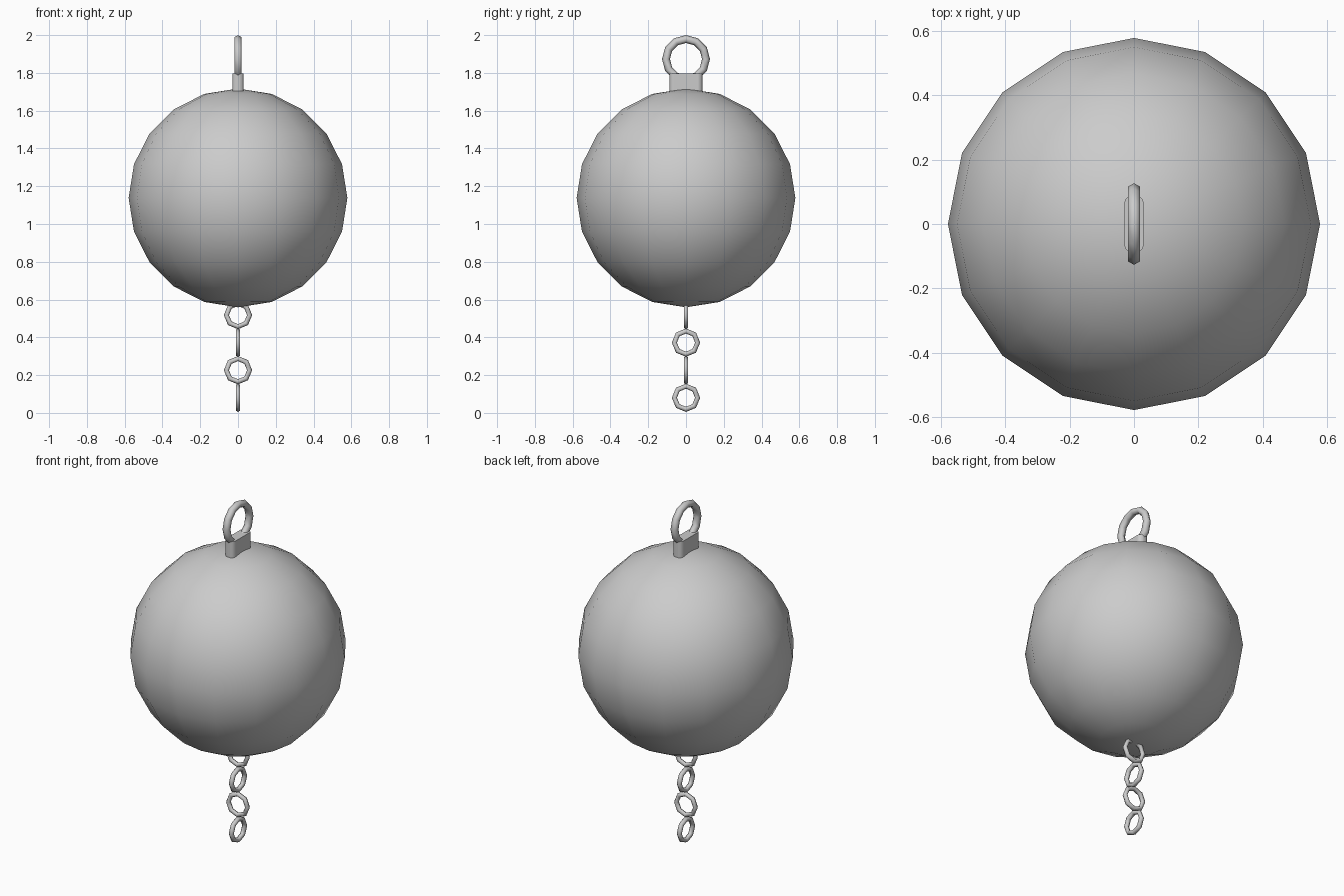
import bpy
from math import pi, radians

if "Cube" in bpy.data.objects:
    bpy.data.objects.remove(bpy.data.objects["Cube"])


def smooth(name, angle=40):
    ob = bpy.context.object
    ob.name = name
    bpy.ops.object.shade_smooth_by_angle(angle=radians(angle))
    return ob


def ring(name, z, outer, tube, sides, tube_sides, rot):
    bpy.ops.mesh.primitive_torus_add(
        location=(0, 0, z), rotation=rot, major_segments=sides,
        minor_segments=tube_sides, major_radius=outer - tube, minor_radius=tube)
    return smooth(name, 65)


FACING_SIDE = (0, pi / 2, 0)
FACING_FRONT = (pi / 2, 0, 0)

# Ball body
bpy.ops.mesh.primitive_uv_sphere_add(segments=16, ring_count=10, radius=0.579,
                                     location=(0, 0, 1.138))
smooth("ball")

# Flat mounting cap with rounded ends
bpy.ops.mesh.primitive_cube_add(size=1, location=(0, 0, 1.74))
cap = bpy.context.object
cap.scale = (0.06, 0.174, 0.116)
bpy.ops.object.transform_apply(location=False, rotation=False, scale=True)
weights = cap.data.attributes.new("bevel_weight_edge", 'FLOAT', 'EDGE')
for e in cap.data.edges:
    a, b = (cap.data.vertices[i].co for i in e.vertices)
    weights.data[e.index].value = 1.0 if abs(a.z - b.z) > 0.05 else 0.0
bevel = cap.modifiers.new("round_ends", 'BEVEL')
bevel.limit_method = 'WEIGHT'
bevel.width = 0.022
bevel.segments = 3
smooth("mounting_cap")

# Hanging ring
ring("hanging_ring", 1.873, 0.127, 0.021, 12, 6, FACING_SIDE)

# Pull chain, links alternating direction
for i in range(4):
    ring(f"chain_link_{i + 1}", 0.08 + i * 0.146, 0.075, 0.0135, 8, 6,
         FACING_FRONT if i % 2 else FACING_SIDE)
